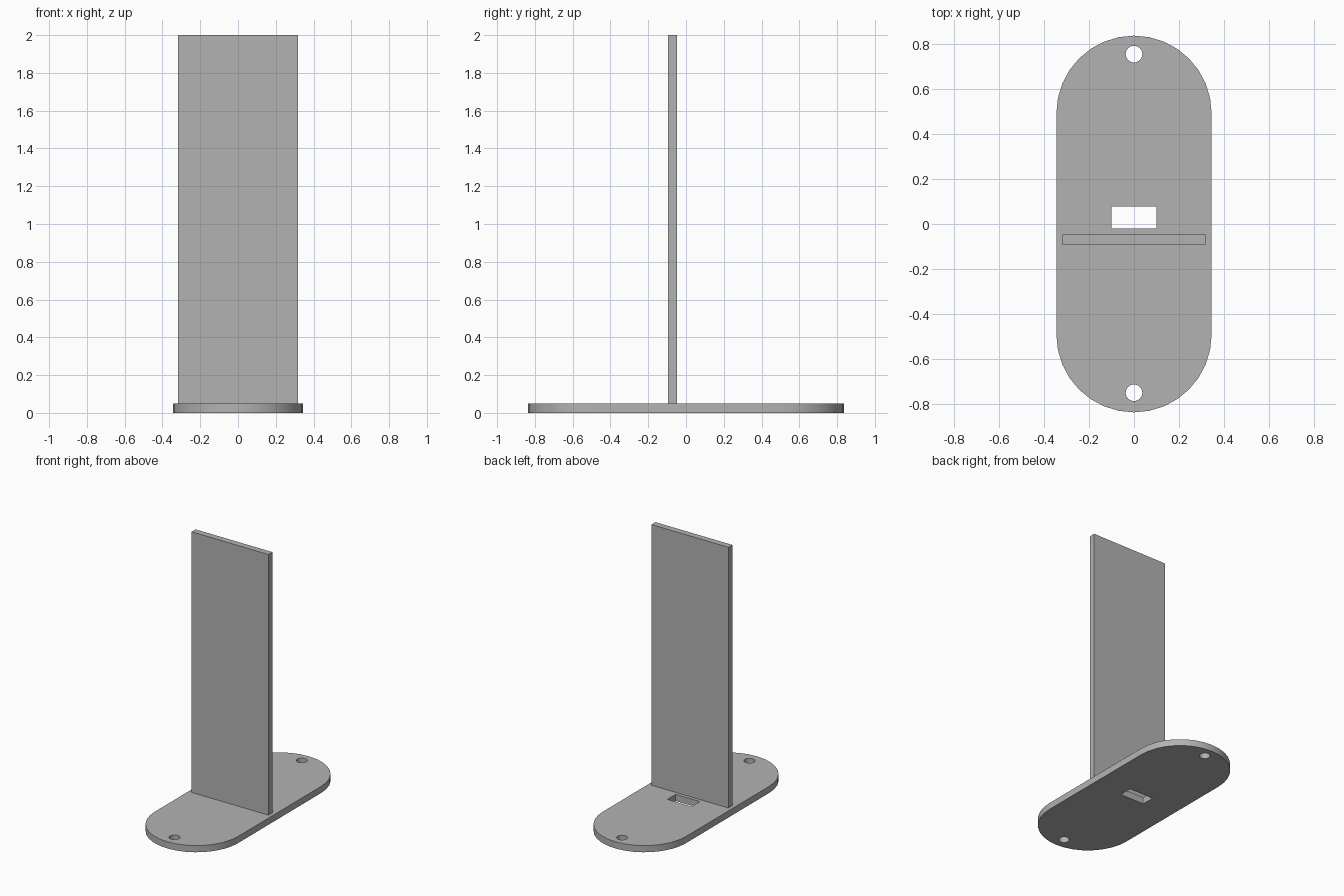
import bpy, bmesh
from math import cos, sin, pi

cube = bpy.data.objects.get("Cube")
if cube:
    bpy.data.objects.remove(cube)

grey = bpy.data.materials.new("plain grey")
grey.use_nodes = True
colour = (0.45, 0.45, 0.45, 1)
grey.diffuse_color = colour
grey.node_tree.nodes["Principled BSDF"].inputs["Base Color"].default_value = colour


def arc(cy, radius, start, end, steps):
    """Points on an arc around (0, cy)."""
    angles = [start + (end - start) * i / steps for i in range(steps + 1)]
    return [(radius * cos(a), cy + radius * sin(a)) for a in angles]


def rectangle(x, y0, y1):
    return [(-x, y0), (x, y0), (x, y1), (-x, y1)]


def slab(name, outlines, bottom, top):
    """Extrude a flat outline, with any inner outlines left as holes."""
    curve = bpy.data.curves.new(name, 'CURVE')
    curve.dimensions = '2D'
    curve.fill_mode = 'BOTH'
    curve.extrude = (top - bottom) / 2
    for outline in outlines:
        spline = curve.splines.new('POLY')
        spline.points.add(len(outline) - 1)
        for point, (x, y) in zip(spline.points, outline):
            point.co = (x, y, 0, 1)
        spline.use_cyclic_u = True
    source = bpy.data.objects.new(name + " outline", curve)
    bpy.context.collection.objects.link(source)
    bpy.context.view_layer.update()
    evaluated = source.evaluated_get(bpy.context.evaluated_depsgraph_get())
    mesh = bpy.data.meshes.new_from_object(evaluated)
    bpy.data.objects.remove(source)

    # Weld the caps to the walls and raise the slab into place
    bm = bmesh.new()
    bm.from_mesh(mesh)
    bmesh.ops.remove_doubles(bm, verts=bm.verts, dist=0.0001)
    bmesh.ops.translate(bm, verts=bm.verts, vec=(0, 0, (top + bottom) / 2))
    bmesh.ops.recalc_face_normals(bm, faces=bm.faces)
    bm.to_mesh(mesh)
    bm.free()

    mesh.name = name
    mesh.materials.clear()
    mesh.materials.append(grey)
    obj = bpy.data.objects.new(name, mesh)
    bpy.context.collection.objects.link(obj)
    bpy.ops.object.select_all(action='DESELECT')
    obj.select_set(True)
    bpy.context.view_layer.objects.active = obj
    bpy.ops.object.shade_smooth_by_angle(angle=pi / 6)
    return obj


# Rounded base plate with two screw holes and a cable slot
thickness = 0.05
rim = arc(0.492, 0.345, 0, pi, 16) + arc(-0.492, 0.345, pi, 2 * pi, 16)
holes = [arc(y, 0.037, 0, 2 * pi, 32)[:-1] for y in (0.755, -0.75)]
slot = rectangle(0.1, -0.021, 0.077)
slab("base_plate", [rim, *holes, slot], 0, thickness)

# Tall upright panel
slab("upright_panel", [rectangle(0.318, -0.094, -0.047)], thickness, 2)
